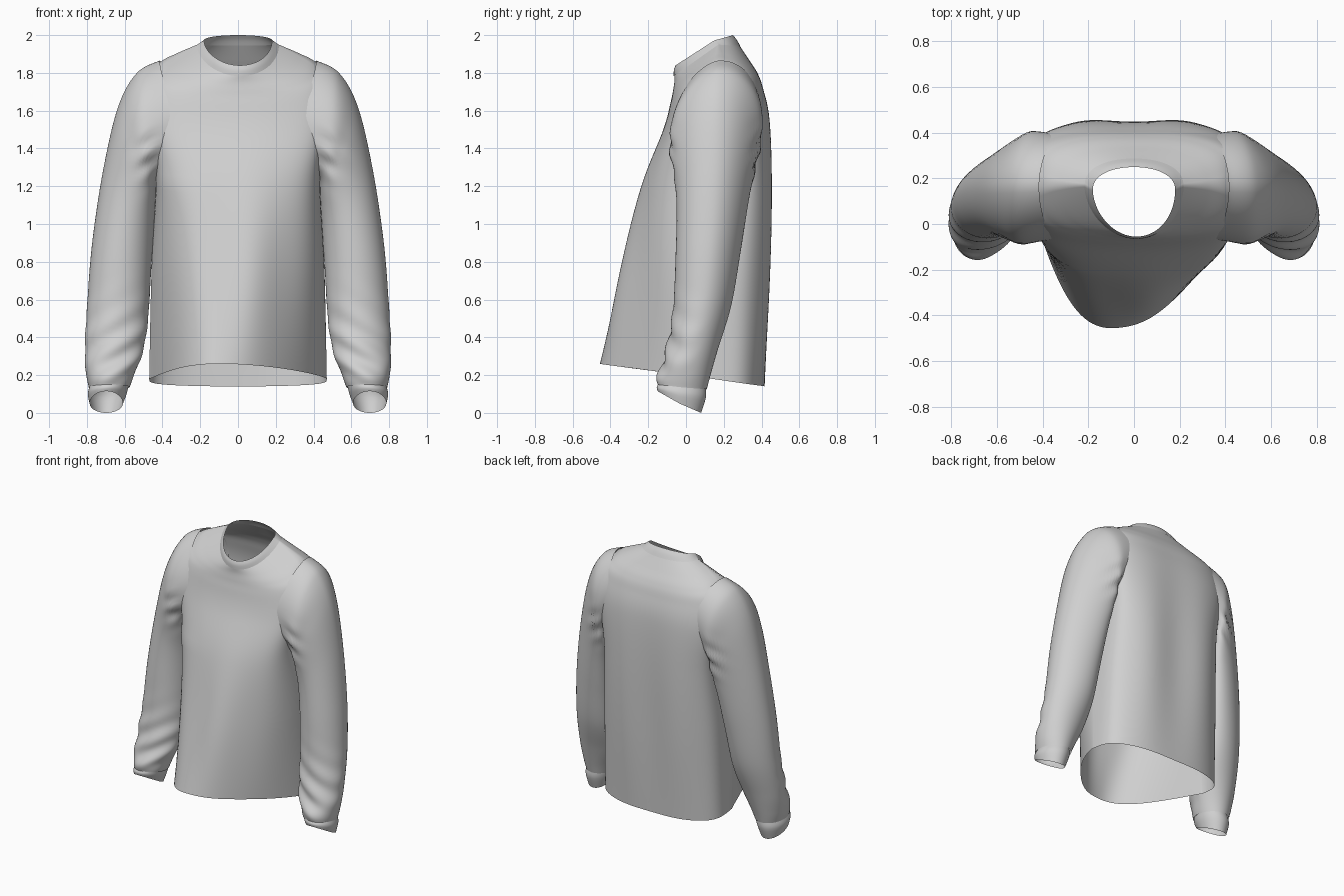
import bpy, bmesh, math

cube = bpy.data.objects.get("Cube")
if cube:
    bpy.data.objects.remove(cube)

fabric = bpy.data.materials.new("grey_fabric")
fabric.use_nodes = True
GREY = (0.63, 0.63, 0.63, 1)
fabric.diffuse_color = GREY
fabric.node_tree.nodes["Principled BSDF"].inputs["Base Color"].default_value = GREY


def spline(rows, steps):
    """Smoothly interpolate between rows of numbers (Catmull-Rom)."""
    out = []
    last = len(rows) - 1
    for i in range(last):
        a, b, c, d = (rows[min(max(k, 0), last)] for k in range(i - 1, i + 3))
        for j in range(steps):
            t = j / steps
            out.append([0.5 * (2 * q + (r - p) * t + (2 * p - 5 * q + 4 * r - s) * t * t
                               + (3 * q - p - 3 * r + s) * t ** 3)
                        for p, q, r, s in zip(a, b, c, d)])
    out.append(list(rows[-1]))
    return out


def loft(name, rings, remove=None):
    """Skin closed rings of points into an open tube."""
    bm = bmesh.new()
    loops = [[bm.verts.new(p) for p in ring] for ring in rings]
    n = len(loops[0])
    for low, high in zip(loops, loops[1:]):
        for i in range(n):
            k = (i + 1) % n
            bm.faces.new((low[i], low[k], high[k], high[i]))
    if remove:
        gone = [f for f in bm.faces if remove(f.calc_center_median())]
        bmesh.ops.delete(bm, geom=gone, context='FACES')
    bmesh.ops.recalc_face_normals(bm, faces=bm.faces)
    mesh = bpy.data.meshes.new(name)
    bm.to_mesh(mesh)
    bm.free()
    mesh.materials.append(fabric)
    obj = bpy.data.objects.new(name, mesh)
    bpy.context.collection.objects.link(obj)
    bpy.ops.object.select_all(action='DESELECT')
    obj.select_set(True)
    bpy.context.view_layer.objects.active = obj
    bpy.ops.object.shade_smooth_by_angle(angle=math.radians(60))


def bump(v, centre, width):
    return math.exp(-((v - centre) / width) ** 2)


def body_ring(row, count=144):
    """Ring with separate side, front and back positions and roundness."""
    half, ys, zs, yf, zf, yb, zb, pf, pb, lean = row
    points = []
    for i in range(count):
        a = 2 * math.pi * i / count
        c, s = math.cos(a), math.sin(a)
        front = s < 0
        power = pf if front else pb
        if front and c < 0:     # the drape is more pointed on its right
            power += 9 * abs(lean)
        k = abs(s) ** power if abs(s) > 1e-6 else 0
        x = half * c + (lean * s * s if front else 0)
        y = ys + ((yf if front else yb) - ys) * k
        z = zs + ((zf if front else zb) - zs) * k
        if not front:   # shallow vertical drape on the back
            y -= 0.012 * k * math.cos(x * 13) * bump(z, 0.9, 0.7)
        else:           # soft pulls running from armpits to the hem
            y += 0.012 * k * math.cos(x * 17 + 1.7) * bump(z, 0.7, 0.45)
        points.append((x, y, z))
    return points


# Torso: half width, side y z, front y z, back y z, front and back power, lean
body = [
    (0.47, 0.14, 0.18, -0.46, 0.26, 0.42, 0.14, 1.5, 0.5, -0.10),
    (0.458, 0.13, 0.75, -0.35, 0.75, 0.447, 0.7, 1.0, 0.42, -0.05),
    (0.435, 0.14, 1.26, -0.235, 1.2, 0.457, 1.2, 0.55, 0.32, 0),
    (0.466, 0.15, 1.55, -0.12, 1.5, 0.445, 1.55, 0.36, 0.28, 0),
    (0.455, 0.16, 1.80, -0.08, 1.65, 0.41, 1.72, 0.42, 0.35, 0),
    (0.405, 0.165, 1.862, -0.068, 1.71, 0.38, 1.8, 0.55, 0.45, 0),
    (0.32, 0.17, 1.905, -0.062, 1.75, 0.335, 1.87, 0.75, 0.65, 0),
    (0.215, 0.17, 1.95, -0.062, 1.785, 0.285, 1.945, 1, 0.9, 0.01),
]


def in_armhole(p):
    return abs(p.x) > 0.435 and ((p.y - 0.155) / 0.24) ** 2 + ((p.z - 1.555) / 0.28) ** 2 < 0.7


loft("torso", [body_ring(r) for r in spline(body, 9)], in_armhole)

# Collar band
collar = [
    (0.217, 0.17, 1.949, -0.065, 1.783, 0.288, 1.943, 1, 0.9, 0.01),
    (0.198, 0.16, 1.96, -0.064, 1.815, 0.27, 1.975, 1, 0.9, 0.01),
    (0.18, 0.15, 1.972, -0.055, 1.84, 0.25, 2.0, 1, 0.9, 0.01),
]
loft("collar", [body_ring(r) for r in spline(collar, 4)])

# Sleeve: outer x z, inner x z, front y z, back y z, inward shift of front and back
sleeve = [
    (0.415, 1.864, 0.42, 1.28, -0.07, 1.5, 0.395, 1.6, 0.06, 0.07),
    (0.535, 1.80, 0.432, 1.23, -0.085, 1.45, 0.405, 1.53, 0, 0.04),
    (0.635, 1.62, 0.435, 1.14, -0.07, 1.32, 0.38, 1.38, 0, 0.05),
    (0.715, 1.28, 0.445, 0.97, -0.05, 1.11, 0.335, 1.15, 0, 0.05),
    (0.772, 0.9, 0.46, 0.75, -0.055, 0.83, 0.29, 0.86, 0, 0.04),
    (0.798, 0.58, 0.475, 0.51, -0.07, 0.53, 0.24, 0.57, 0, 0.02),
    (0.81, 0.35, 0.50, 0.34, -0.11, 0.31, 0.17, 0.34, 0, 0),
    (0.805, 0.21, 0.55, 0.2, -0.15, 0.2, 0.13, 0.2, 0, 0),
    (0.79, 0.135, 0.575, 0.135, -0.15, 0.15, 0.11, 0.125, 0, 0),
]
cuff = [
    (0.785, 0.14, 0.58, 0.14, -0.145, 0.155, 0.105, 0.13, 0, 0),
    (0.795, 0.1, 0.59, 0.1, -0.155, 0.135, 0.105, 0.08, 0, 0),
    (0.785, 0.05, 0.61, 0.05, -0.15, 0.115, 0.08, 0.0, 0, 0),
]


def sleeve_ring(row, side, wrinkle, count=64):
    ox, oz, ix, iz, yf, zf, yb, zb, shift_front, shift_back = row
    cx, cy, cz = (ox + ix) / 2, (yf + yb) / 2, (oz + iz) / 2
    points = []
    for i in range(count):
        a = 2 * math.pi * i / count
        c, s = math.cos(a), math.sin(a)
        y_arm, z_arm, shift = ((yb - cy, zb - cz, shift_back) if s > 0
                               else (yf - cy, zf - cz, shift_front))
        x = cx + c * (ox - ix) / 2 - shift * s * s
        z = cz + c * (oz - iz) / 2 + abs(s) * z_arm
        y = cy + abs(s) * y_arm
        # bunching above the cuff and gathers at the armpit
        fold = 0.05 * bump(z, 0.33, 0.2) * max(0, -s + 0.3) * math.sin(z * 40 + c * 4)
        fold += 0.05 * bump(z, 1.36, 0.12) * bump(x, 0.48, 0.07) * math.sin(z * 50 + x * 30)
        x += (x - cx) * fold * wrinkle
        y += (y - cy) * fold * wrinkle
        points.append((side * x, y, z))
    return points


for label, side in (("left", 1), ("right", -1)):
    loft(label + "_sleeve", [sleeve_ring(r, side, 1) for r in spline(sleeve, 9)])
    loft(label + "_cuff", [sleeve_ring(r, side, 0) for r in spline(cuff, 4)])
